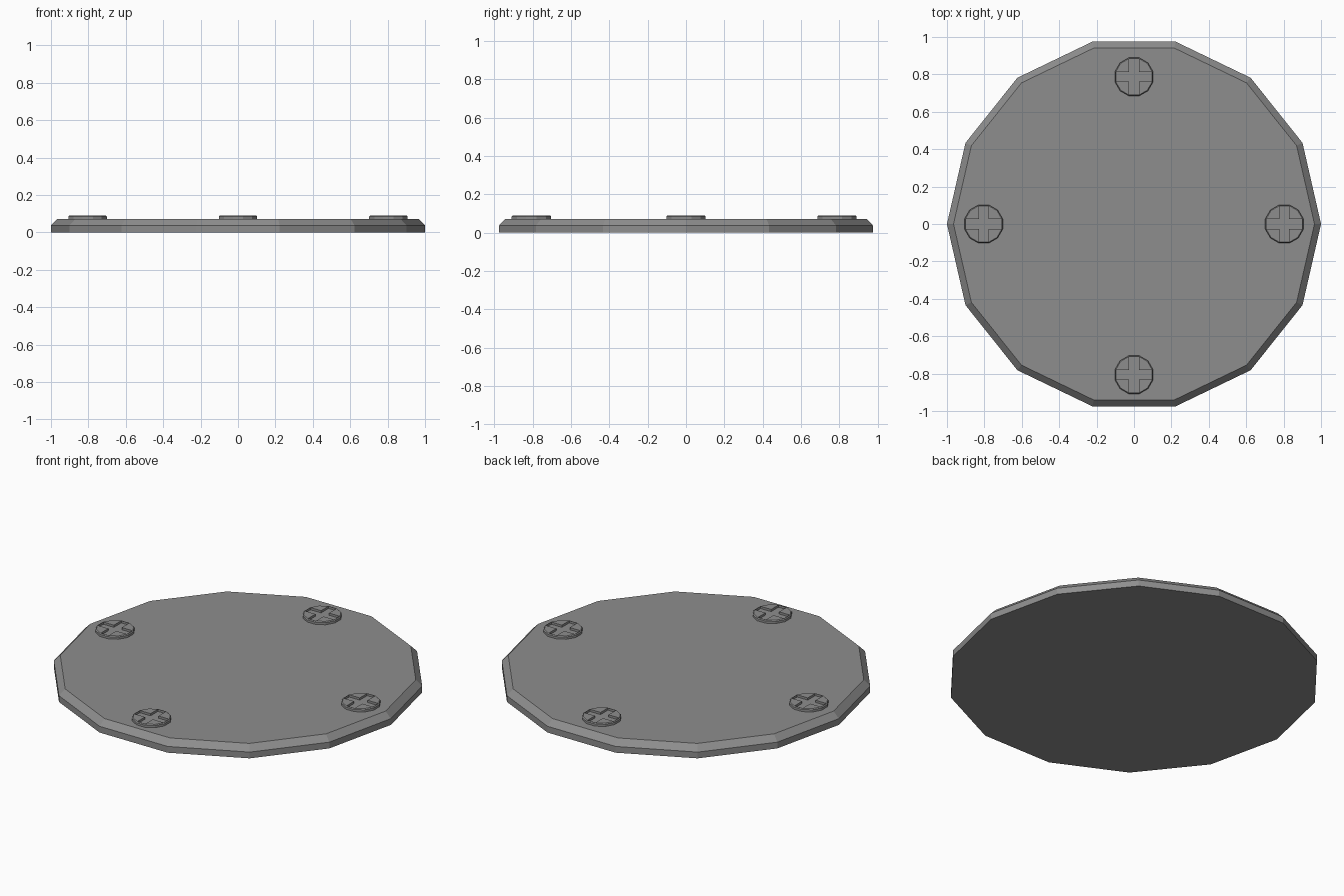
import bpy, bmesh, math

cube = bpy.data.objects.get("Cube")
if cube:
    bpy.data.objects.remove(cube, do_unlink=True)

GREY = (0.27, 0.27, 0.27, 1)
metal = bpy.data.materials.new("grey metal")
metal.use_nodes = True
metal.diffuse_color = GREY
metal.node_tree.nodes["Principled BSDF"].inputs["Base Color"].default_value = GREY


def ring(sides, radius, z, turn=0.0):
    """Points of a regular polygon at height z."""
    angles = [turn + math.tau * i / sides for i in range(sides)]
    return [(radius * math.cos(a), radius * math.sin(a), z) for a in angles]


def loft(name, rings):
    """Closed solid through stacked rings of points."""
    bm = bmesh.new()
    loops = [[bm.verts.new(p) for p in r] for r in rings]
    for low, high in zip(loops, loops[1:]):
        n = len(low)
        for i in range(n):
            j = (i + 1) % n
            bm.faces.new((low[i], low[j], high[j], high[i]))
    bm.faces.new(loops[0][::-1])
    bm.faces.new(loops[-1])
    mesh = bpy.data.meshes.new(name)
    bm.to_mesh(mesh)
    bm.free()
    mesh.materials.append(metal)
    obj = bpy.data.objects.new(name, mesh)
    bpy.context.collection.objects.link(obj)
    return obj


def cross(arm, half, z):
    """Outline of a plus sign, one quarter at a time."""
    points = []
    for k in range(4):
        c, s = round(math.cos(k * math.pi / 2)), round(math.sin(k * math.pi / 2))
        for x, y in ((arm, -half), (arm, half), (half, half)):
            points.append((c * x - s * y, s * x + c * y, z))
    return points


# Cover plate with a bevelled upper rim
loft("cover_plate", [ring(14, 1, 0), ring(14, 1, 0.037), ring(14, 0.965, 0.072)])

# Screw head with a cross-shaped recess
TURN = math.pi / 12
head = loft("screw_head", [ring(12, 0.106, 0.065, TURN),
                           ring(12, 0.106, 0.085, TURN),
                           ring(12, 0.101, 0.09, TURN)])
cutter = loft("recess_cutter", [cross(0.095, 0.026, 0.077), cross(0.095, 0.026, 0.12)])
cutter.hide_render = True
cut = head.modifiers.new("recess", 'BOOLEAN')
cut.operation = 'DIFFERENCE'
cut.solver = 'EXACT'
cut.object = cutter
bpy.context.view_layer.update()
depsgraph = bpy.context.evaluated_depsgraph_get()
head_mesh = bpy.data.meshes.new_from_object(head.evaluated_get(depsgraph))
for helper in (head, cutter):
    bpy.data.objects.remove(helper, do_unlink=True)

# One screw on each side
for name, x, y in (("left", 0.804, 0), ("right", -0.804, 0),
                   ("back", 0, 0.787), ("front", 0, -0.806)):
    screw = bpy.data.objects.new(name + "_screw", head_mesh)
    screw.location = (x, y, 0)
    bpy.context.collection.objects.link(screw)
